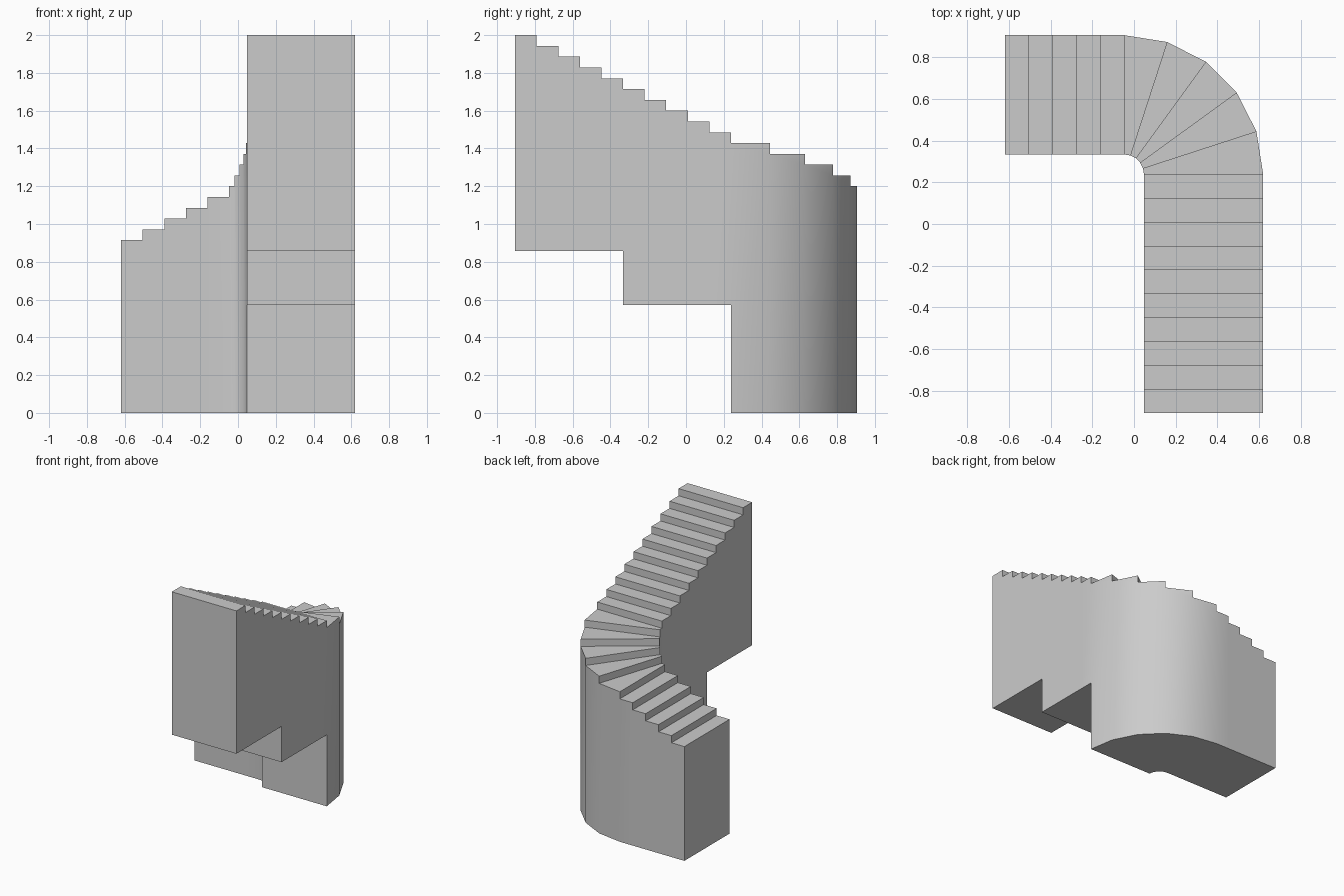
import bpy, bmesh, math

if "Cube" in bpy.data.objects:
    bpy.data.objects.remove(bpy.data.objects["Cube"])

RISE = 2 / 35             # step height
TREAD = 2 * RISE          # straight step depth
WIDTH = 10 * RISE         # stair width
R_IN = 0.095              # inner radius of the turn
R_OUT = R_IN + WIDTH
CX = 5 * TREAD - (5 * TREAD + R_OUT) / 2    # centre of the turn
CY = 10 * TREAD - (10 * TREAD + R_OUT) / 2

# Plan: (inner, outer) points at every step boundary
stations = [((CX - (5 - i) * TREAD, CY + R_IN), (CX - (5 - i) * TREAD, CY + R_OUT))
            for i in range(5)]
for k in range(6):
    a = math.radians(90 - 18 * k)
    c, s = math.cos(a), math.sin(a)
    stations.append(((CX + R_IN * c, CY + R_IN * s), (CX + R_OUT * c, CY + R_OUT * s)))
stations += [((CX + R_IN, CY - i * TREAD), (CX + R_OUT, CY - i * TREAD))
             for i in range(1, 11)]

# Top and underside height of each step
tops = [RISE * (16 + i) for i in range(20)]
bottoms = [0] * 10 + [10 * RISE] * 5 + [15 * RISE] * 5

bm = bmesh.new()
cache = {}


def vert(side, i, z):
    key = (side, i, round(z, 5))
    if key not in cache:
        cache[key] = bm.verts.new((*stations[i][side], z))
    return cache[key]


def levels(i, low, high):
    """Heights at a boundary shared by the neighbouring steps."""
    zs = set()
    for j in (i - 1, i):
        if 0 <= j < 20:
            zs |= {round(tops[j], 5), round(bottoms[j], 5)}
    return sorted(z for z in zs if low - 1e-4 <= z <= high + 1e-4)


def cross_face(i, z0, z1):
    bm.faces.new([vert(0, i, z0), vert(1, i, z0), vert(1, i, z1), vert(0, i, z1)])


for i in range(20):
    b, t = bottoms[i], tops[i]
    # Side walls
    for side in (0, 1):
        bm.faces.new([vert(side, i, z) for z in levels(i, b, t)]
                     + [vert(side, i + 1, z) for z in reversed(levels(i + 1, b, t))])
    # Tread and underside
    for z in (b, t):
        bm.faces.new([vert(0, i, z), vert(1, i, z), vert(1, i + 1, z), vert(0, i + 1, z)])
    # Risers, on top and along the stepped underside
    if i:
        cross_face(i, tops[i - 1], t)
        if bottoms[i - 1] != b:
            cross_face(i, bottoms[i - 1], b)

# End walls
cross_face(0, bottoms[0], tops[0])
cross_face(20, bottoms[-1], tops[-1])

bmesh.ops.recalc_face_normals(bm, faces=bm.faces[:])
mesh = bpy.data.meshes.new("staircase")
bm.to_mesh(mesh)
bm.free()
stairs = bpy.data.objects.new("staircase", mesh)
bpy.context.collection.objects.link(stairs)

# Smooth curved walls, crisp steps
bpy.context.view_layer.objects.active = stairs
stairs.select_set(True)
bpy.ops.object.shade_smooth_by_angle(angle=math.radians(30))
